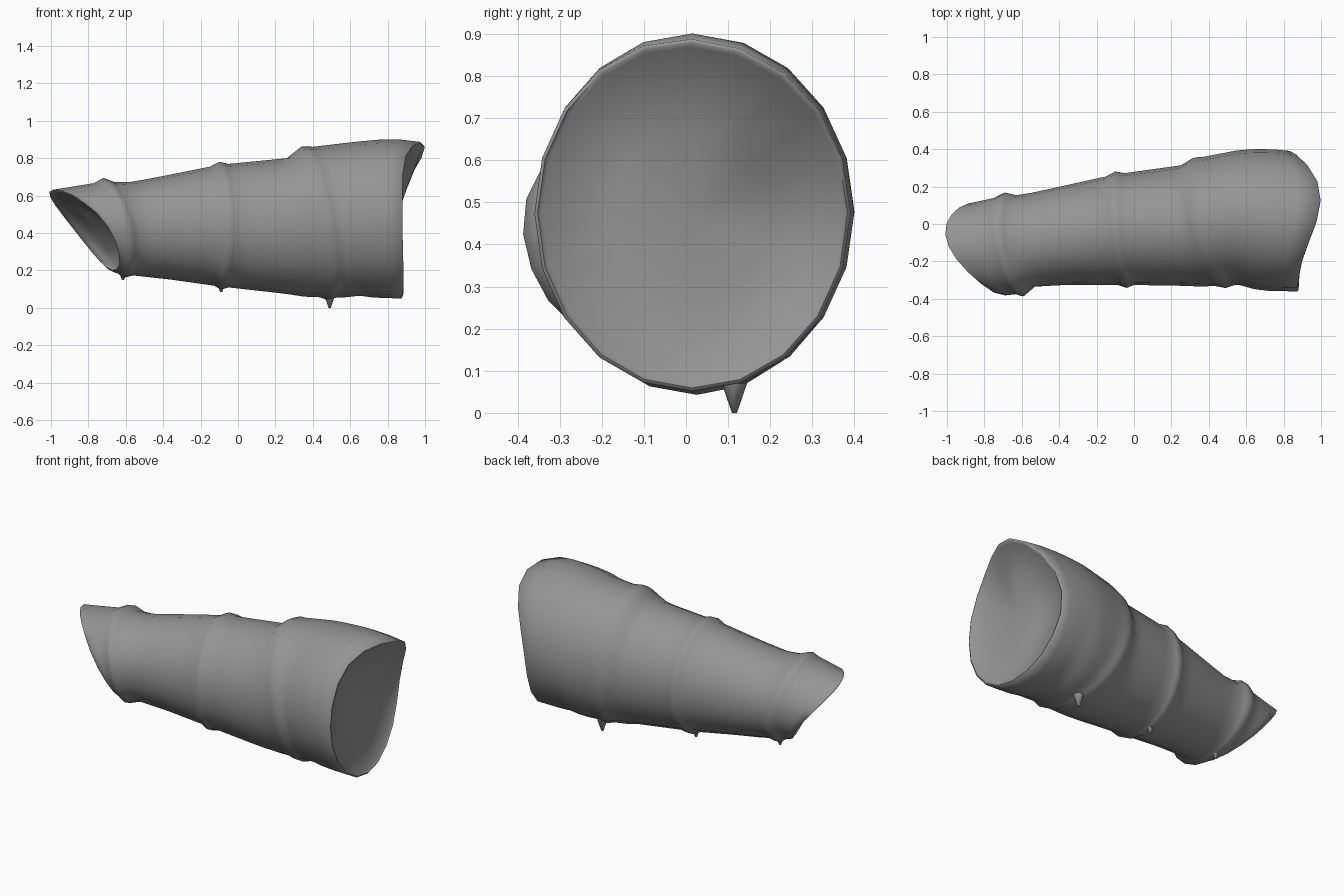
import bpy, bmesh
from math import cos, sin, tau, radians
from mathutils import Vector

if "Cube" in bpy.data.objects:
    bpy.data.objects.remove(bpy.data.objects["Cube"])

SIDES = 20

# Sleeve outline: x, back y, front y, top z, bottom z
OUTLINE = [
    (-1.0, .085, -.33, .63, .215), (-.72, .145, -.385, .675, .20),
    (-.6, .157, -.372, .67, .178), (-.53, .17, -.335, .68, .17),
    (-.35, .21, -.325, .715, .15), (-.1, .265, -.325, .765, .115),
    (.26, .315, -.33, .80, .075), (.35, .355, -.335, .855, .06),
    (.56, .395, -.325, .88, .055), (.65, .40, -.35, .89, .065),
    (.85, .39, -.36, .90, .05), (1.0, .385, -.36, .885, .055)]

# Slanted rings: x at back, top, front, bottom, then outward swell and corner flare
RINGS = [
    (-.885, -.99, -.69, -.66, 0, 0), (-.75, -.77, -.63, -.645, 0, 0),
    (-.69, -.72, -.59, -.615, .02, 0), (-.63, -.66, -.53, -.56, 0, 0),
    (-.38, -.4, -.3, -.35, 0, 0), (-.15, -.15, -.09, -.13, 0, 0),
    (-.1, -.1, -.04, -.09, .016, 0), (-.05, -.05, 0, -.05, 0, 0),
    (.1, .1, .22, .2, 0, 0), (.25, .26, .43, .43, 0, 0),
    (.31, .34, .49, .48, .014, 0), (.37, .4, .54, .53, 0, 0),
    (.5, .5, .6, .6, 0, 0), (.65, .65, .66, .66, 0, 0),
    (.74, .74, .72, .72, .004, .01), (.82, .87, .875, .875, 0, .14)]


def outline(x):
    """Interpolate the sleeve outline at x."""
    x = max(-1, min(1, x))
    for a, b in zip(OUTLINE, OUTLINE[1:]):
        if x <= b[0]:
            t = (x - a[0]) / (b[0] - a[0])
            return [p + (q - p) * t for p, q in zip(a[1:], b[1:])]


def ring_points(back, top, front, bottom, swell, flare):
    points = []
    for i in range(SIDES):
        angle = tau * i / SIDES
        c, s = cos(angle), sin(angle)
        x = ((back + top + front + bottom) / 4 + (back - front) / 2 * c
             + (top - bottom) / 2 * s
             + (back + front - top - bottom) / 4 * (c * c - s * s)
             + flare * max(0, cos(angle - radians(65))) ** 3)
        y1, y0, z1, z0 = outline(x)
        points.append(Vector((x, (y1 + y0) / 2 + ((y1 - y0) / 2 + swell) * c,
                              (z1 + z0) / 2 + ((z1 - z0) / 2 + swell) * s)))
    return points


def dish(loop, scale, depth):
    """Shrink a loop towards its middle and push it along x."""
    mid = sum(loop, Vector()) / SIDES
    return [mid + (p - mid) * scale + Vector((depth, 0, 0)) for p in loop]


def make_object(name, bm, material):
    bmesh.ops.recalc_face_normals(bm, faces=bm.faces)
    mesh = bpy.data.meshes.new(name)
    bm.to_mesh(mesh)
    bm.free()
    mesh.materials.append(material)
    obj = bpy.data.objects.new(name, mesh)
    bpy.context.collection.objects.link(obj)
    bpy.ops.object.select_all(action='DESELECT')
    obj.select_set(True)
    bpy.context.view_layer.objects.active = obj
    bpy.ops.object.shade_smooth_by_angle(angle=radians(75))


grey = bpy.data.materials.new("plain_grey")
grey.use_nodes = True
grey.diffuse_color = (.3, .3, .3, 1)
grey.node_tree.nodes["Principled BSDF"].inputs["Base Color"].default_value = (.3, .3, .3, 1)

# Sleeve body with its raised bands
loops = [ring_points(*RINGS[0])]
for a, b in zip(RINGS, RINGS[1:]):
    steps = 3 if b[0] - a[0] > .1 else 2
    for k in range(1, steps + 1):
        loops.append(ring_points(*[p + (q - p) * k / steps for p, q in zip(a, b)]))

# Rolled rims and shallow dished ends
wrist, elbow = loops[0], loops[-1]
wrist_end = [dish(wrist, .5, .05), dish(wrist, .88, .022), dish(wrist, .95, -.004)]
elbow_end = [dish(elbow, .98, .004), dish(elbow, .955, -.008), dish(elbow, .5, -.03)]
loops = wrist_end + loops + elbow_end

bm = bmesh.new()
verts = [[bm.verts.new(p) for p in loop] for loop in loops]
for a, b in zip(verts, verts[1:]):
    for i in range(SIDES):
        j = (i + 1) % SIDES
        bm.faces.new((a[i], a[j], b[j], b[i]))
for loop, depth in ((verts[0], .015), (verts[-1], -.015)):
    hub = bm.verts.new(sum((v.co for v in loop), Vector()) / SIDES + Vector((depth, 0, 0)))
    for i in range(SIDES):
        bm.faces.new((loop[i], loop[(i + 1) % SIDES], hub))
make_object("sleeve", bm, grey)

# Small pointed studs under each band
for name, tip in (("wrist_stud", (-.615, -.04, .15)),
                  ("middle_stud", (-.09, .03, .085)),
                  ("elbow_stud", (.49, .115, 0))):
    bm = bmesh.new()
    bmesh.ops.create_cone(bm, cap_ends=True, segments=8, radius1=.006,
                          radius2=.03, depth=.07)
    bmesh.ops.translate(bm, verts=bm.verts, vec=Vector(tip) + Vector((0, 0, .035)))
    make_object(name, bm, grey)
